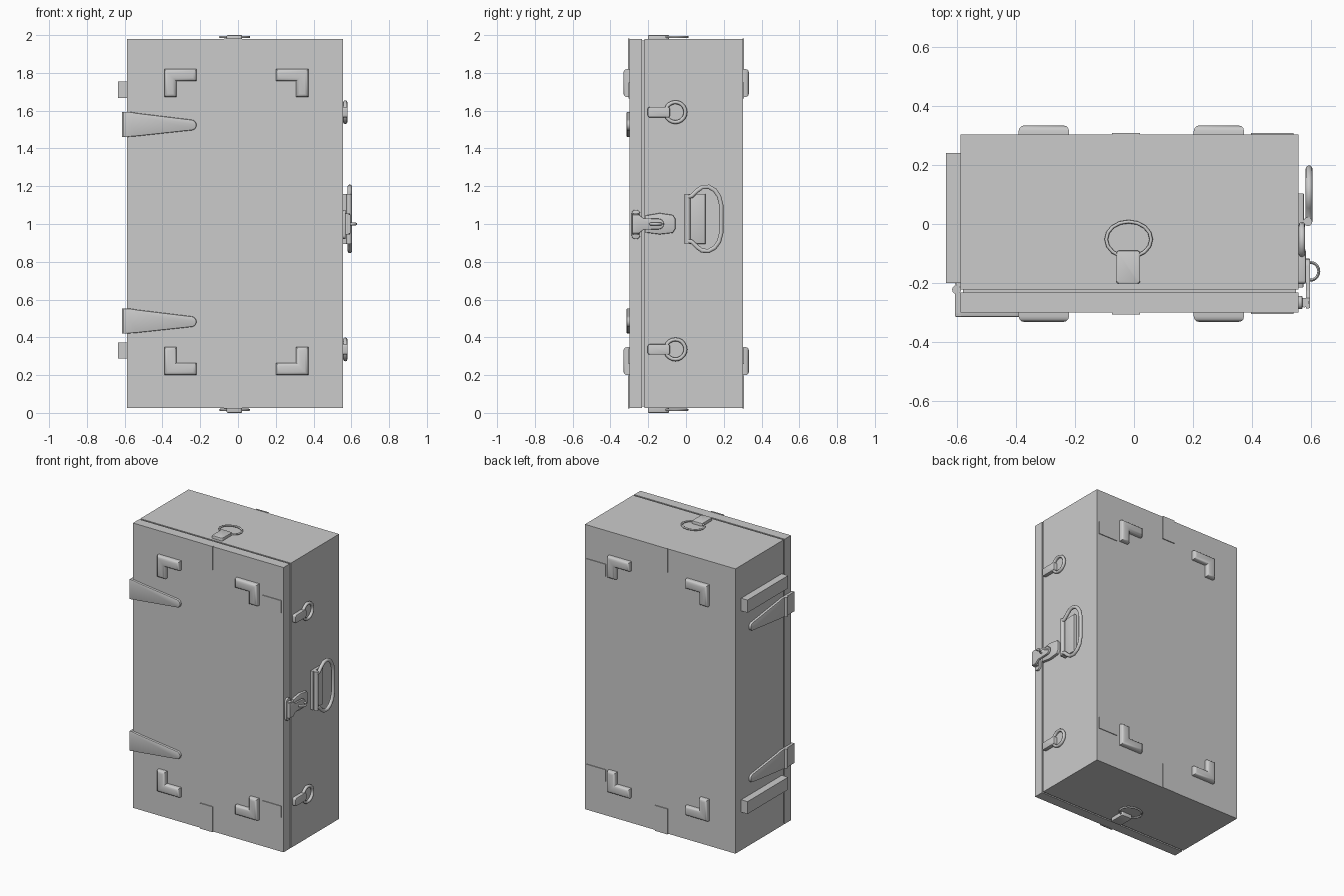
import bpy, bmesh
from math import sin, cos, pi, radians
from mathutils import Vector

if "Cube" in bpy.data.objects:
    bpy.data.objects.remove(bpy.data.objects["Cube"])

X0, X1, Y0, Y1, Z0, Z1 = -0.587, 0.556, -0.30, 0.302, 0.026, 1.98

# each face of the case: (u, v, height above the surface) -> world
FACES = {
    "front": lambda u, v, w: Vector((u, Y0 - w, v)),
    "back": lambda u, v, w: Vector((u, Y1 + w, v)),
    "right": lambda u, v, w: Vector((X1 + w, u, v)),
    "left": lambda u, v, w: Vector((X0 - w, u, v)),
    "top": lambda u, v, w: Vector((u, v, Z1 + w)),
    "bottom": lambda u, v, w: Vector((u, v, Z0 - w)),
}


def finish(name, bm, angle=35):
    bmesh.ops.recalc_face_normals(bm, faces=bm.faces[:])
    me = bpy.data.meshes.new(name)
    bm.to_mesh(me)
    bm.free()
    ob = bpy.data.objects.new(name, me)
    bpy.context.collection.objects.link(ob)
    bpy.ops.object.select_all(action='DESELECT')
    ob.select_set(True)
    bpy.context.view_layer.objects.active = ob
    bpy.ops.object.shade_smooth_by_angle(angle=radians(angle))
    return ob


def box(name, x0, x1, y0, y1, z0, z1):
    bm = bmesh.new()
    bmesh.ops.create_cube(bm, size=1)
    for v in bm.verts:
        v.co = Vector(((x0 + x1) / 2 + v.co.x * (x1 - x0),
                       (y0 + y1) / 2 + v.co.y * (y1 - y0),
                       (z0 + z1) / 2 + v.co.z * (z1 - z0)))
    return finish(name, bm)


def prism(name, face, pts, w0, w1, bevel=0.0, seg=2):
    """Outline raised off a face, with its outer rim bevelled."""
    f = FACES[face]
    bm = bmesh.new()
    lo = [bm.verts.new(f(u, v, w0)) for u, v in pts]
    hi = [bm.verts.new(f(u, v, w1)) for u, v in pts]
    bm.faces.new(lo)
    top = bm.faces.new(hi)
    n = len(pts)
    for i in range(n):
        j = (i + 1) % n
        bm.faces.new((lo[i], lo[j], hi[j], hi[i]))
    bmesh.ops.recalc_face_normals(bm, faces=bm.faces[:])
    if bevel:
        bmesh.ops.bevel(bm, geom=list(top.edges), offset=bevel, segments=seg,
                        profile=0.5, affect='EDGES', clamp_overlap=True)
    return finish(name, bm)


def rect(u0, u1, v0, v1):
    return [(u0, v0), (u1, v0), (u1, v1), (u0, v1)]


def arc(cu, cv, r, a0, a1, n=8):
    return [(cu + r * cos(radians(a0 + (a1 - a0) * i / n)),
             cv + r * sin(radians(a0 + (a1 - a0) * i / n))) for i in range(n + 1)]


def rounded(u0, u1, v0, v1, r):
    return (arc(u1 - r, v1 - r, r, 0, 90, 4) + arc(u0 + r, v1 - r, r, 90, 180, 4)
            + arc(u0 + r, v0 + r, r, 180, 270, 4) + arc(u1 - r, v0 + r, r, 270, 360, 4))


def ring(name, face, cu, cv, w, ru, rv, tr, tw, n=16, m=8):
    """Closed ring lying flat on a face; tr = half band width, tw = half height."""
    f = FACES[face]
    bm = bmesh.new()
    g = []
    for i in range(n):
        a = 2 * pi * i / n
        g.append([bm.verts.new(f(cu + (ru + tr * cos(b)) * cos(a),
                                 cv + (rv + tr * cos(b)) * sin(a), w + tw * sin(b)))
                  for b in (2 * pi * k / m for k in range(m))])
    for i in range(n):
        for k in range(m):
            i2, k2 = (i + 1) % n, (k + 1) % m
            bm.faces.new((g[i][k], g[i2][k], g[i2][k2], g[i][k2]))
    return finish(name, bm, 50)


def post(name, x, y, z0, z1, r):
    bm = bmesh.new()
    bmesh.ops.create_cone(bm, cap_ends=True, segments=16, radius1=r, radius2=r, depth=z1 - z0)
    bmesh.ops.translate(bm, verts=bm.verts[:], vec=(x, y, (z0 + z1) / 2))
    return finish(name, bm)


# case body, lid and the recessed seam between them
box("case_body", X0, X1, -0.221, Y1, Z0, Z1)
box("case_lid", X0, X1, Y0, -0.232, Z0, Z1)
box("seam_core", X0 + 0.008, X1 - 0.008, -0.24, -0.21, Z0 + 0.008, Z1 - 0.008)

for face in ("front", "back"):
    # L-shaped corner feet
    for cx, sx in ((-0.39, 1), (0.372, -1)):
        for cz, sz in ((0.2, 1), (1.82, -1)):
            shape = [(0, 0), (0.17, 0), (0.17, 0.064), (0.064, 0.064), (0.064, 0.148), (0, 0.148)]
            prism(face + "_corner_foot", face, [(cx + sx * a, cz + sz * b) for a, b in shape],
                  -0.005, 0.031, 0.018, 3)
    # thin plates
    for z0, z1 in ((0.26, 0.34), (1.665, 1.75)):
        prism(face + "_side_plate", face, rect(0.395, 0.54, z0, z1), -0.002, 0.005)
    for z0, z1 in ((Z0 - 0.003, 0.197), (1.82, Z1 + 0.003)):
        prism(face + "_centre_plate", face, rect(-0.074, 0.021, z0, z1), -0.002, 0.006)

# rails on the hinge side
for z0, z1 in ((0.287, 0.372), (1.668, 1.755)):
    box("side_rail", -0.635, X0, -0.2, 0.24, z0, z1)

# strap hinges wrapping the front left edge
for zc in (0.486, 1.527):
    def strap(u0, u1, zc=zc):
        return ([(u0, zc - 0.067), (u0 + 0.07, zc - 0.062)]
                + arc(u1, zc - 0.003, 0.028, -83, 83, 10)
                + [(u0 + 0.07, zc + 0.06), (u0 + 0.03, zc + 0.067), (u0, zc + 0.067)])
    prism("hinge_front_strap", "front", strap(-0.605, -0.248), -0.002, 0.015, 0.006)
    prism("hinge_side_strap", "left", strap(-0.212, 0.13), -0.002, 0.016, 0.006)
    box("hinge_edge_wrap", -0.605, X0 + 0.002, -0.313, -0.232, zc - 0.067, zc + 0.067)
    post("hinge_knuckle", -0.6, -0.222, zc - 0.067, zc + 0.067, 0.015)

# ring pulls with tabs: two on the right side, one on top and one below
for z in (0.336, 1.592):
    ring("side_ring", "right", -0.056, z, 0.012, 0.053, 0.053, 0.01, 0.011, 20)
    prism("side_ring_tab", "right", rounded(-0.203, -0.085, z - 0.028, z + 0.028, 0.012),
          -0.002, 0.025, 0.006)
for face in ("top", "bottom"):
    s = 1.0 if face == "top" else 1.3
    ring(face + "_ring", face, -0.018, -0.052, 0.01, 0.076, 0.06, 0.006, 0.006, 16)
    prism(face + "_ring_tab", face, rounded(-0.06, 0.021, -0.202, -0.09, 0.01),
          -0.002, 0.02 * s, 0.005)

# carrying handle: backing plate, pivot bar and bail
prism("handle_plate", "right", rect(-0.006, 0.103, 0.895, 1.16), -0.002, 0.019, 0.004)
post("handle_pivot", X1 + 0.032, 0.008, 0.895, 1.16, 0.015)
half = [(0.008, 0.117), (0.03, 0.121), (0.06, 0.15), (0.085, 0.168), (0.12, 0.17),
        (0.152, 0.152), (0.175, 0.12), (0.186, 0.075)]
path = [(u, 1.027 + d) for u, d in half] + [(u, 1.027 - d) for u, d in reversed(half)]
cu = bpy.data.curves.new("handle_bail", 'CURVE')
cu.dimensions = '3D'
cu.bevel_depth = 0.012
cu.bevel_resolution = 3
cu.use_fill_caps = True
sp = cu.splines.new('POLY')
sp.points.add(len(path) - 1)
for p, (u, v) in zip(sp.points, path):
    p.co = (*FACES["right"](u, v, 0.036), 1)
bail = bpy.data.objects.new("handle_bail", cu)
bpy.context.collection.objects.link(bail)
bpy.ops.object.select_all(action='DESELECT')
bail.select_set(True)
bpy.context.view_layer.objects.active = bail
bpy.ops.object.convert(target='MESH')
bpy.ops.object.shade_smooth_by_angle(angle=radians(50))

# hasp: lid plate with pin, swinging strap, body plate and staple
prism("hasp_lid_plate", "right", rounded(-0.288, -0.243, 0.92, 1.075, 0.02), -0.002, 0.014, 0.004)
post("hasp_pin", X1 + 0.02, -0.266, 0.945, 1.055, 0.016)
prism("hasp_body_plate", "right",
      [(-0.215, 0.955), (-0.14, 0.945), (-0.07, 0.953), (-0.056, 0.975),
       (-0.056, 1.027), (-0.07, 1.048), (-0.14, 1.058), (-0.215, 1.045)], -0.002, 0.018, 0.006)
prism("hasp_strap", "right",
      [(-0.285, 0.95), (-0.25, 0.95), (-0.225, 0.97)] + arc(-0.145, 1.0, 0.028, -85, 85, 8)
      + [(-0.225, 1.03), (-0.25, 1.05), (-0.285, 1.05)], 0.026, 0.04, 0.004)
# staple ring stands upright out of the strap, in the horizontal plane
staple = ring("hasp_staple", "top", 0.597, -0.16, 1.0 - Z1, 0.028, 0.03, 0.005, 0.007, 20)
